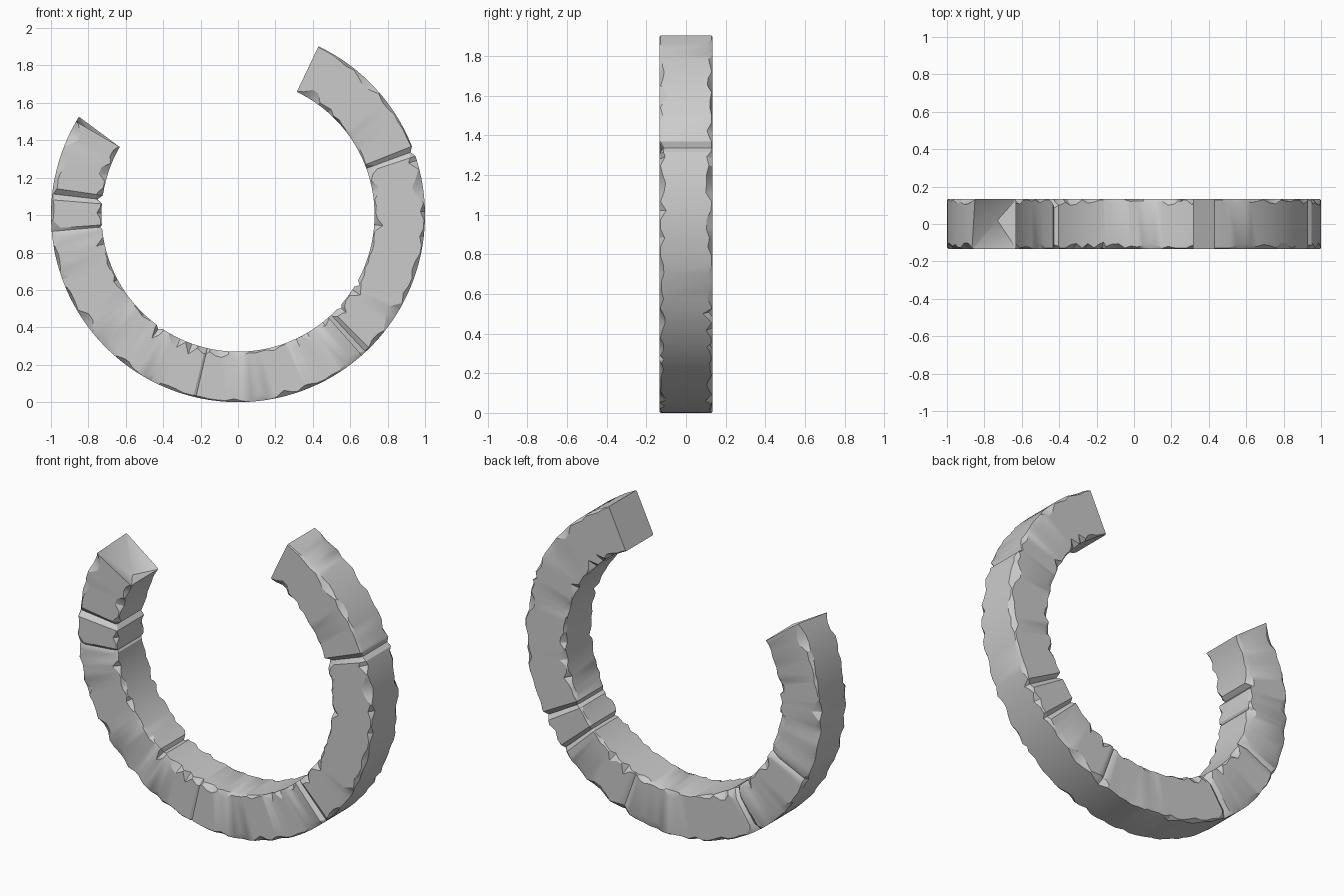
import bpy, bmesh, math, random

if "Cube" in bpy.data.objects:
    bpy.data.objects.remove(bpy.data.objects["Cube"])

random.seed(11)
R_IN, R_OUT, HALF, CZ = 0.73, 1.0, 0.134, 1.0
A0, A1 = 150.0, 424.5            # arc runs from the left end, under, to the right end

# cracks: angle, half width (deg), depth, affected sides (front, back, inner, outer)
CRACKS = [(173.5, 1.8, 0.025, "front inner"), (185, 0.9, 0.008, "front inner"),
          (257, 0.8, 0.008, "front"), (313, 1.6, 0.018, "front"),
          (380, 1.6, 0.018, "front outer"), (330, 1.6, 0.02, "back inner"),
          (318, 1.4, 0.015, "back inner"), (205, 1.2, 0.01, "back"),
          (235, 1.5, 0.015, "inner back"), (290, 1.2, 0.01, "back")]


def make_chips():
    """Random chips along one edge: centre, half length, radial bite, depth bite."""
    chips, a = [], A0 + 4
    while a < A1 - 4:
        half = random.uniform(2.2, 5.0)
        big = random.random() < 0.45
        chips.append((a, half, random.uniform(0.03, 0.06) if big else random.uniform(0.008, 0.025),
                      random.uniform(0.012, 0.035)))
        a += half + random.uniform(2.5, 6.5)
    return chips


def bite(chips, a):
    r, d = 0.006, 0.005
    for c, half, br, bd in chips:
        t = max(0.0, 1 - abs(a - c) / half)
        r, d = max(r, br * min(1, t * 1.5)), max(d, bd * min(1, t * 1.5))
    return r, d


def crack(side, a):
    return max(d * max(0.0, 1 - abs(a - c) / w) if side in s else 0.0 for c, w, d, s in CRACKS)


# four chipped edges of the square section
edges = {k: make_chips() for k in ("if", "of", "ob", "ib")}
edges["ob"].append((370, 5, 0.05, 0.03))
edges["if"].append((418, 5, 0.05, 0.03))

# stations along the arc, with extra ones at the cracks
angles = {A0 + (A1 - A0) * i / 104 for i in range(105)}
for c, w, d, s in CRACKS:
    angles = {a for a in angles if abs(a - c) > w}
    angles |= {c - w, c, c + w}
angles = sorted(angles)

bm = bmesh.new()
rings = []
for i, a in enumerate(angles):
    ri, ro = R_IN + crack("inner", a), R_OUT - crack("outer", a)
    yf, yb = -HALF + crack("front", a), HALF - crack("back", a)
    b = {k: bite(v, a) for k, v in edges.items()}
    profile = [(ri, yf + b["if"][1]), (ri + b["if"][0], yf), (ro - b["of"][0], yf), (ro, yf + b["of"][1]),
               (ro, yb - b["ob"][1]), (ro - b["ob"][0], yb), (ri + b["ib"][0], yb), (ri, yb - b["ib"][1])]
    ring = []
    for j, (r, y) in enumerate(profile):
        t = math.radians(a)
        if i == 0 and j in (4, 5):
            t -= 0.03            # raised back corner of the broken end
        ring.append(bm.verts.new((r * math.cos(t), y, CZ + r * math.sin(t))))
    rings.append(ring)

# skin
for p, q in zip(rings, rings[1:]):
    for j in range(8):
        k = (j + 1) % 8
        bm.faces.new((p[j], p[k], q[k], q[j]))

# broken left end with a pit, flat right end
pit = bm.verts.new((-0.73, 0.02, 1.345))
for j in range(8):
    bm.faces.new((rings[0][(j + 1) % 8], rings[0][j], pit))
bm.faces.new(rings[-1])
bmesh.ops.recalc_face_normals(bm, faces=bm.faces)

mesh = bpy.data.meshes.new("broken_stone_ring")
bm.to_mesh(mesh)
bm.free()
ring_obj = bpy.data.objects.new("broken_stone_ring", mesh)
bpy.context.collection.objects.link(ring_obj)
bpy.context.view_layer.objects.active = ring_obj
ring_obj.select_set(True)
bpy.ops.object.shade_smooth_by_angle(angle=math.radians(30))
